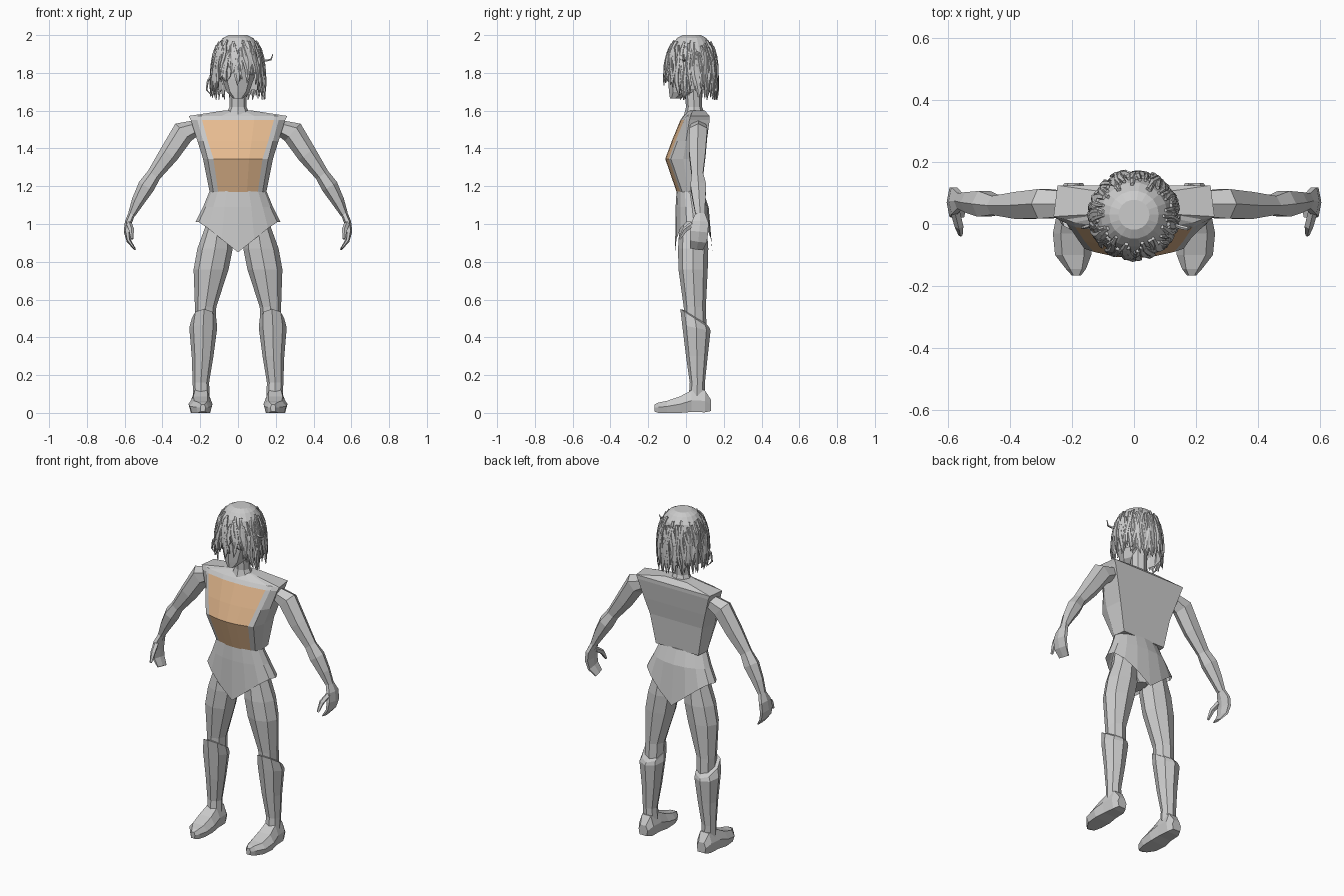
import bpy, bmesh, math, random
from mathutils import Vector

random.seed(4)
if "Cube" in bpy.data.objects:
    bpy.data.objects.remove(bpy.data.objects["Cube"])


def material(name, rgb):
    m = bpy.data.materials.new(name)
    m.use_nodes = True
    m.diffuse_color = (*rgb, 1)
    m.node_tree.nodes["Principled BSDF"].inputs["Base Color"].default_value = (*rgb, 1)
    return m


GREY = material("pale grey", (0.6, 0.6, 0.6))
TAN = material("tan orange", (0.8, 0.5, 0.28))


def add_loft(bm, rings, cap_start=True, cap_end=True):
    """Skin a list of point rings with quads."""
    loops = [[bm.verts.new(p) for p in r] for r in rings]
    n = len(loops[0])
    for a, b in zip(loops, loops[1:]):
        for i in range(n):
            j = (i + 1) % n
            bm.faces.new((a[i], a[j], b[j], b[i]))
    if cap_start:
        bm.faces.new(loops[0][::-1])
    if cap_end:
        bm.faces.new(loops[-1])


def finish(name, bm):
    bmesh.ops.recalc_face_normals(bm, faces=bm.faces)
    me = bpy.data.meshes.new(name)
    bm.to_mesh(me)
    bm.free()
    me.materials.append(GREY)
    ob = bpy.data.objects.new(name, me)
    bpy.context.collection.objects.link(ob)
    return ob


def loft(name, rings, **caps):
    bm = bmesh.new()
    add_loft(bm, rings, **caps)
    return finish(name, bm)


def oval(x0, x1, y0, y1, z, n=8, tilt=0):
    """Horizontal ring filling a box; tilt lifts its front."""
    pts = []
    for i in range(n):
        a = 2 * math.pi * i / n
        c, s = math.cos(a), math.sin(a)
        pts.append(Vector(((x0 + x1) / 2 + c * (x1 - x0) / 2,
                           (y0 + y1) / 2 + s * (y1 - y0) / 2, z - s * tilt)))
    return pts


def tube(path, radii, ref, n=6):
    """Rings across a path; radii are (across, along ref)."""
    path = [Vector(p) for p in path]
    rings = []
    for i, p in enumerate(path):
        t = (path[min(i + 1, len(path) - 1)] - path[max(i - 1, 0)]).normalized()
        u = t.cross(Vector(ref)).normalized()
        v = u.cross(t)
        ru, rv = radii[i]
        rings.append([p + u * ru * math.cos(2 * math.pi * k / n)
                      + v * rv * math.sin(2 * math.pi * k / n) for k in range(n)])
    return rings


def mirrored(rings, s):
    return [[Vector((p.x * s, p.y, p.z)) for p in r] for r in rings]


# Torso: levels of z, panel width, border width, side width, front y, back y
levels = [(1.17, .105, .13, .15, -.05, .085), (1.345, .13, .16, .185, -.11, .095),
          (1.44, .16, .185, .215, -.075, .11), (1.55, .19, .215, .25, -.03, .125),
          (1.572, .195, .22, .26, -.015, .125), (1.6, .06, .07, .08, .01, .1)]
torso_rings = []
for z, wp, wb, ws, yf, yb in levels:
    half = [(wp * .45, yf + .004), (wp, yf + .02), (wb, yf + .03),
            (ws, yf * .4 + .03), (ws * .95, yb)]
    right = [(-x, y) for x, y in reversed(half)]
    torso_rings.append([Vector((x, y, z)) for x, y in [(0, yf)] + half + [(0, yb)] + right])
torso = loft("torso", torso_rings)
torso.data.materials.append(TAN)
for f in torso.data.polygons:
    c = f.center
    width = 0.12 + (c.z - 1.2) * .18
    if c.z < 1.55 and c.y < -.0 and f.normal.y < -.5 and abs(c.x) < width:
        f.material_index = 1

# Hip garment with pointed hem at front and back
waist = oval(-.15, .15, -.05, .09, 1.175, 16)
hips = oval(-.185, .185, -.055, .12, 1.09, 16)
hem = oval(-.225, .225, -.058, .14, 1.01, 16)
for p in hem:
    p.z = .85 + min(1, abs(p.x) / .2) * .16
loft("hip_garment", [waist, hips, hem], cap_end=False)
loft("pelvis", [oval(-.15, .15, -.03, .1, 1.1), oval(-.16, .16, -.035, .11, 1.0),
                oval(-.04, .04, -.03, .1, .89)])

# Neck and head
loft("neck", [oval(-.065, .065, -.01, .1, 1.58), oval(-.045, .045, 0, .085, 1.62),
              oval(-.045, .045, -.01, .085, 1.74)])
loft("head", [oval(-.025, .025, -.085, -.03, 1.665), oval(-.06, .06, -.09, .06, 1.70),
              oval(-.085, .085, -.095, .1, 1.77), oval(-.1, .1, -.095, .13, 1.86),
              oval(-.08, .08, -.07, .11, 1.95)])
loft("nose", tube([(0, -.088, 1.82), (0, -.1, 1.77), (0, -.09, 1.755)],
                  [(.006, .006), (.014, .014), (.008, .005)], (0, 1, 0), 4))

# Hair cap, cut open over the face
HAIR = [(2.0, .05), (1.985, .08), (1.95, .108), (1.9, .125), (1.84, .133), (1.76, .134), (1.71, .13)]
bm = bmesh.new()
add_loft(bm, [oval(-r, r, .03 - r * .97, .03 + r * .97, z, 18) for z, r in HAIR], cap_end=False)
face = [f for f in bm.faces if f.calc_center_median().z < 1.87
        and f.calc_center_median().y < -.04]
bmesh.ops.delete(bm, geom=face, context='FACES')
finish("hair_cap", bm)


def hair_radius(z):
    for (z0, r0), (z1, r1) in zip(HAIR, HAIR[1:]):
        if z >= z1:
            return r0 + (r1 - r0) * (z0 - z) / (z0 - z1)
    return HAIR[-1][1]


# Hanging hair locks
bm = bmesh.new()
count = 84
for i in range(count):
    a = 2 * math.pi * (i + random.uniform(-.4, .4)) / count
    front = math.sin(a) < -.72
    top = random.uniform(1.9, 1.975)
    end = random.uniform(1.73, 1.82) if front else random.uniform(1.655, 1.72)
    flare = random.uniform(-.004, .014)
    twist = random.uniform(-.14, .14)
    w = random.uniform(.007, .012)
    path, radii = [], []
    for k in range(7):
        t = k / 6
        z = top + (end - top) * t
        r = hair_radius(z) + .003 + flare * t
        b = a + twist * t + .05 * math.sin(t * 7 + i)
        path.append((r * math.cos(b), .03 + r * math.sin(b), z))
        s = .35 + 1.1 * math.sin(math.pi * min(1, t * .8 + .1))
        radii.append((w * s * (1 if k < 6 else .25), .006 * (1 if k < 6 else .3)))
    add_loft(bm, tube(path, radii, (math.cos(a), math.sin(a), 0), 5))
# Stray curls at both sides
for path in ([(.12, 0, 1.87), (.15, -.01, 1.865), (.175, -.015, 1.87), (.185, -.01, 1.9)],
             [(-.13, 0, 1.8), (-.16, -.01, 1.76), (-.167, -.01, 1.71), (-.14, -.01, 1.68)]):
    add_loft(bm, tube(path, [(.005, .006), (.006, .007), (.005, .006), (.002, .002)], (0, 1, 0), 5))
finish("hair_locks", bm)

# Limbs, built on the left and mirrored to the right
arm_path = [(.2, .065, 1.52), (.29, .065, 1.485), (.365, .06, 1.37), (.445, .06, 1.26),
            (.485, .065, 1.2), (.53, .07, 1.12), (.563, .075, 1.05)]
arm_radii = [(.035, .045), (.062, .055), (.053, .05), (.038, .035),
             (.045, .048), (.034, .038), (.02, .028)]
hand_path = [(.56, .075, 1.06), (.58, .075, 1.01), (.587, .07, .96), (.578, .065, .91), (.547, .055, .868)]
hand_radii = [(.018, .026), (.019, .05), (.018, .055), (.012, .052), (.006, .04)]
thumb_path = [(.577, .04, 1.0), (.565, -.005, .97), (.56, -.035, .92)]
thumb_radii = [(.016, .016), (.015, .015), (.007, .007)]

leg = [oval(.04, .16, -.02, .09, 1.08), oval(.035, .175, -.035, .11, .98),
       oval(.028, .215, -.042, .118, .87), oval(.05, .235, -.04, .115, .76),
       oval(.115, .228, -.012, .105, .56), oval(.12, .225, -.005, .11, .42)]
boot = [oval(.15, .238, .015, .1, .09), oval(.153, .24, .02, .1, .16),
        oval(.13, .245, 0, .115, .3), oval(.11, .258, -.02, .13, .45, tilt=.015),
        oval(.115, .245, -.03, .125, .5, tilt=.05), oval(.13, .22, -.012, .105, .51, tilt=.035)]

# Shoe sections: y, inner x, outer x, sole z, top z
shoe = []
for y, x0, x1, z0, z1 in [(.132, .165, .225, .015, .07), (.1, .147, .243, .008, .12),
                          (.03, .142, .25, .01, .12), (-.03, .135, .262, .005, .088),
                          (-.1, .138, .255, .005, .064), (-.145, .155, .22, .005, .055),
                          (-.167, .172, .2, .012, .045)]:
    w, h = (x1 - x0) * .2, z0 + (z1 - z0) * .5
    shoe.append([Vector((x, y, z)) for x, z in
                 [(x0 + w / 2, z0 - .005), (x1 - w / 2, z0 - .005), (x1, h),
                  (x1 - w, z1), (x0 + w, z1), (x0, h)]])

parts = {"arm": tube(arm_path, arm_radii, (0, 1, 0)),
         "hand": tube(hand_path, hand_radii, (0, 1, 0)),
         "thumb": tube(thumb_path, thumb_radii, (1, 0, 0), 5),
         "leg": leg, "boot": boot, "shoe": shoe}
for side, s in (("left", 1), ("right", -1)):
    for part, rings in parts.items():
        loft(f"{side}_{part}", mirrored(rings, s))
